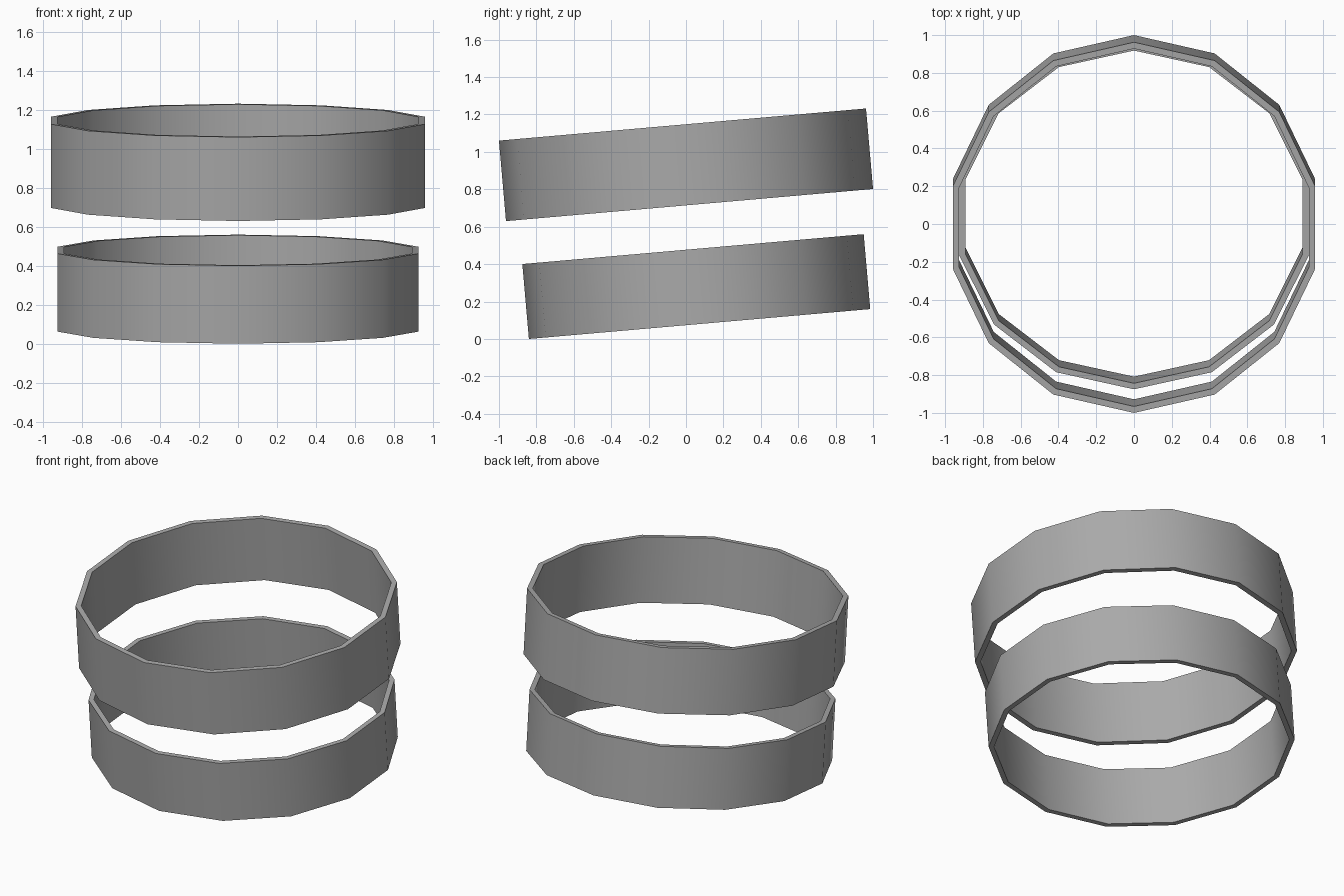
import bpy, bmesh, math

cube = bpy.data.objects.get("Cube")
if cube:
    bpy.data.objects.remove(cube, do_unlink=True)

SIDES = 14
TILT = math.radians(5)

# Plain grey for both bands
grey = bpy.data.materials.new("plain grey")
grey.use_nodes = True
colour = (0.4, 0.4, 0.4, 1)
grey.diffuse_color = colour
bsdf = next(n for n in grey.node_tree.nodes if n.type == 'BSDF_PRINCIPLED')
bsdf.inputs["Base Color"].default_value = colour


def band(name, radius_x, radius_y, height, y, z):
    """Tilted open ring: a thin rectangle spun round the z axis."""
    bm = bmesh.new()
    h = height / 2
    inner = 0.965
    section = [bm.verts.new((0, r, k)) for r, k in
               ((1, -h), (1, h), (inner, h), (inner, -h))]
    edges = [bm.edges.new((section[i], section[(i + 1) % 4])) for i in range(4)]
    bmesh.ops.spin(bm, geom=section + edges, cent=(0, 0, 0), axis=(0, 0, 1),
                   angle=math.tau, steps=SIDES)
    bmesh.ops.remove_doubles(bm, verts=bm.verts[:], dist=0.001)
    bmesh.ops.scale(bm, vec=(radius_x, radius_y, 1), verts=bm.verts[:])
    bmesh.ops.recalc_face_normals(bm, faces=bm.faces[:])
    mesh = bpy.data.meshes.new(name)
    bm.to_mesh(mesh)
    bm.free()
    mesh.materials.append(grey)
    ob = bpy.data.objects.new(name, mesh)
    ob.location = (0, y, z)
    ob.rotation_euler.x = TILT
    bpy.context.collection.objects.link(ob)
    bpy.ops.object.select_all(action='DESELECT')
    ob.select_set(True)
    bpy.context.view_layer.objects.active = ob
    bpy.ops.object.shade_smooth_by_angle(angle=math.radians(35))


band("upper_band", 0.984, 0.985, 0.432, 0, 0.931)
band("lower_band", 0.949, 0.916, 0.402, 0.055, 0.28)
